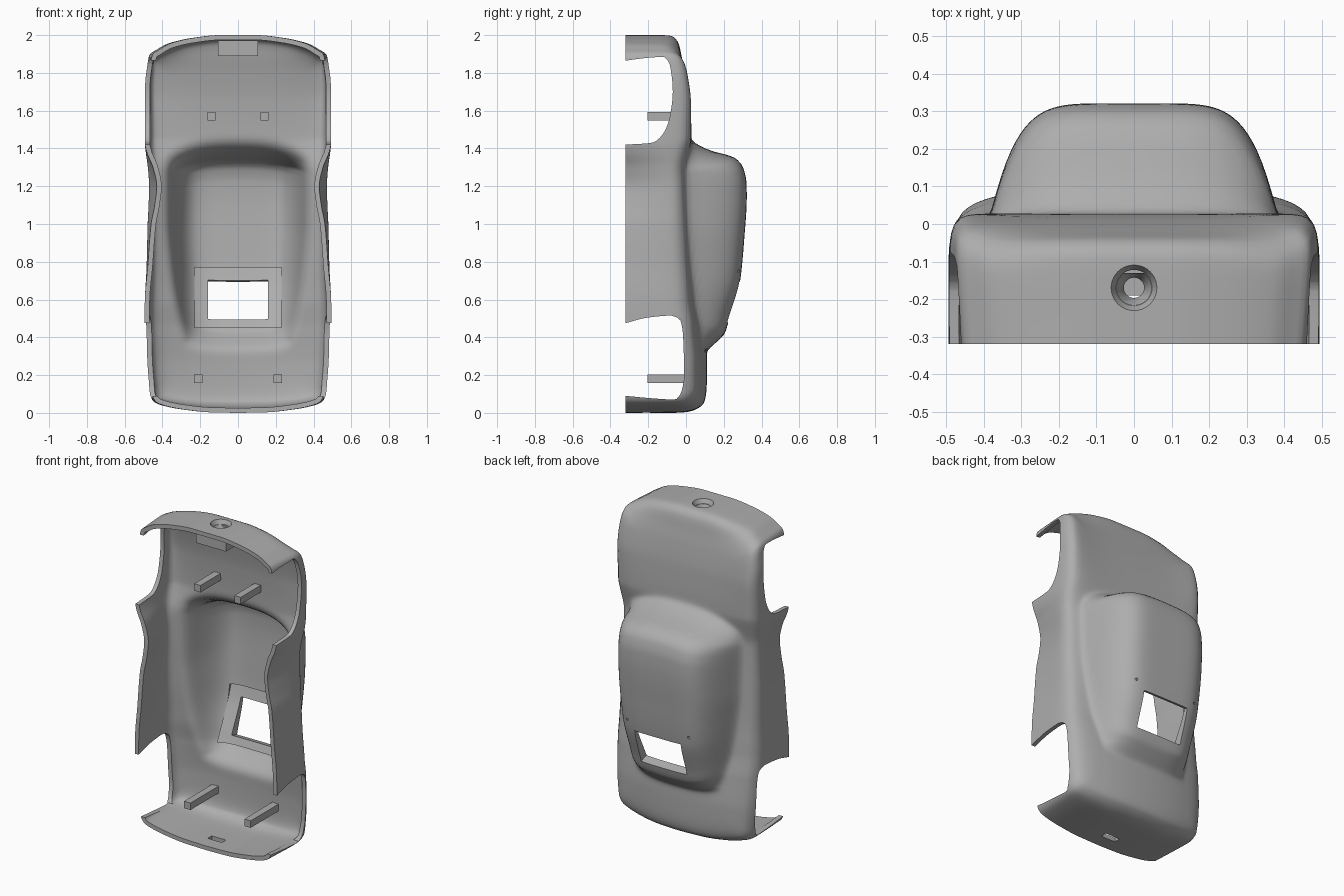
import bpy, bmesh, math
from mathutils import Matrix

if "Cube" in bpy.data.objects:
    bpy.data.objects.remove(bpy.data.objects["Cube"], do_unlink=True)

grey = bpy.data.materials.new("plain grey")
grey.use_nodes = True
grey.diffuse_color = (0.42, 0.42, 0.42, 1)
grey.node_tree.nodes["Principled BSDF"].inputs["Base Color"].default_value = (0.42, 0.42, 0.42, 1)


# Helpers: smooth monotone curve through points, and even sampling of a path
def curve(pts):
    xs, ys = [p[0] for p in pts], [p[1] for p in pts]
    d = [(ys[i + 1] - ys[i]) / (xs[i + 1] - xs[i]) for i in range(len(xs) - 1)]
    inner = [2 * a * b / (a + b) if a * b > 0 else 0 for a, b in zip(d, d[1:])]
    m = [d[0]] + inner + [d[-1]]

    def f(x):
        x = min(max(x, xs[0]), xs[-1])
        i = 0
        while i < len(d) - 1 and x > xs[i + 1]:
            i += 1
        h = xs[i + 1] - xs[i]
        t = (x - xs[i]) / h
        u = 1 - t
        return (ys[i] * u * u * (1 + 2 * t) + ys[i + 1] * t * t * (3 - 2 * t)
                + h * (m[i] * t * u * u - m[i + 1] * t * t * u))
    return f


def track(pts, n):
    run = [0]
    for a, b in zip(pts, pts[1:]):
        run.append(run[-1] + math.dist(a, b))
    fa = curve([(l, p[0]) for l, p in zip(run, pts)])
    fb = curve([(l, p[1]) for l, p in zip(run, pts)])
    return [(fa(run[-1] * i / n), fb(run[-1] * i / n)) for i in range(n + 1)]


def soft(v, e):
    return 0.5 * (v + math.sqrt(v * v + e))


def make(name, bm):
    me = bpy.data.meshes.new(name)
    bm.to_mesh(me)
    bm.free()
    me.materials.append(grey)
    ob = bpy.data.objects.new(name, me)
    bpy.context.scene.collection.objects.link(ob)
    return ob


def box(name, lo, hi, tilt=0):
    bm = bmesh.new()
    mid = [(a + b) / 2 for a, b in zip(lo, hi)]
    size = [b - a for a, b in zip(lo, hi)]
    bmesh.ops.create_cube(bm, size=1, matrix=Matrix.Translation(mid)
                          @ Matrix.Rotation(tilt, 4, 'X') @ Matrix.Diagonal((*size, 1)))
    return make(name, bm)


def cone(name, r1, r2, depth, place):
    bm = bmesh.new()
    bmesh.ops.create_cone(bm, cap_ends=True, segments=40, radius1=r1, radius2=r2,
                          depth=depth, matrix=place)
    return make(name, bm)


def extrude(name, bm, vec):
    new = bmesh.ops.extrude_face_region(bm, geom=bm.faces[:])["geom"]
    bmesh.ops.translate(bm, vec=vec, verts=[v for v in new if isinstance(v, bmesh.types.BMVert)])
    bmesh.ops.recalc_face_normals(bm, faces=bm.faces)
    return make(name, bm)


def activate(ob):
    bpy.ops.object.select_all(action='DESELECT')
    ob.select_set(True)
    bpy.context.view_layer.objects.active = ob


def cut(ob, cutter):
    activate(ob)
    mod = ob.modifiers.new("cut", 'BOOLEAN')
    mod.operation, mod.solver, mod.object = 'DIFFERENCE', 'EXACT', cutter
    bpy.ops.object.modifier_apply(modifier=mod.name)


# Body shape along the length: deck height, side fall, fenders, roof, cabin width, wall pinch
FLOOR = -0.32
deck_mid = curve([(0, .09), (.05, .11), (.25, .11), (.45, .09), (.6, .06), (.9, .035), (1.3, .02),
                  (1.45, .025), (1.65, .015), (1.8, -.008), (1.9, -.036), (1.95, -.056), (2, -.085)])
fall = curve([(0, .05), (.3, .05), (.7, .03), (1.25, .03), (1.45, 0)])
fender = curve([(1.3, 0), (1.5, .012), (1.7, .027), (1.85, .03), (2, .02)])
roof = curve([(.27, .03), (.34, .118), (.38, .165), (.42, .203), (.5, .228), (.7, .285), (.9, .305),
              (1.15, .32), (1.22, .318), (1.3, .3), (1.355, .25), (1.385, .14), (1.42, .06),
              (1.48, -.03)])
cabin_width = curve([(.4, .3), (.6, .345), (.8, .37), (1, .385), (1.4, .388)])
pinch = curve([(0, .02), (.1, .02), (.3, 0), (.6, 0), (.8, .012), (1, .028), (1.1, .047), (1.2, .058),
               (1.3, .04), (1.38, .01), (1.43, 0), (1.75, 0), (1.87, .025), (2, .025)])


def deck(x, z):
    q = abs(x) / 0.45
    return deck_mid(z) - fall(z) * q ** 2 + fender(z) * q ** 4


def cabin(x, z):
    zz = 0.92 + (z - 0.92) * (1 + 0.5 * x * x + 7 * x ** 4)
    side = soft(1 - (abs(x) / cabin_width(z)) ** 5.5, 0.02)
    return soft(roof(zz) - deck(x, z), 0.0004) * side


def skin(x, z):
    return deck(x, z) + cabin(x, z)


# Shell: rings run from the lower rim, up the wall and over the top to a spine
half = track([(0, 0), (.15, .003), (.3, .018), (.4, .037), (.452, .058), (.475, .1), (.488, .25),
              (.495, .5), (.488, .8), (.488, 1.2), (.493, 1.42), (.493, 1.7), (.487, 1.85),
              (.477, 1.897), (.44, 1.923), (.38, 1.955), (.25, 1.985), (.1, 2), (0, 2)], 180)
outline = half + [(-x, z) for x, z in half[-2:0:-1]]
CORNER, POWER = 0.934, 10
steps = [((1 - f ** POWER) ** (1 / POWER), f) for f in (CORNER * i / 14 for i in range(14))]
steps += [(s, (1 - s ** POWER) ** (1 / POWER)) for s in (CORNER * (1 - i / 36) for i in range(37))]

bm = bmesh.new()
rings = []
for s, f in steps:
    ring = []
    for px, pz in outline:
        cz = min(max(pz, 0.5), 1.5)
        x, z = px * s, cz + (pz - cz) * s
        y = FLOOR + (deck(x, z) - FLOOR) * f + cabin(x, z)
        x *= 1 - pinch(z) / 0.488 * (1 - f)
        ring.append(bm.verts.new((x, y if f else FLOOR, z)))
    rings.append(ring)
for a, b in zip(rings, rings[1:]):
    for j in range(len(outline)):
        k = (j + 1) % len(outline)
        bm.faces.new((a[j], a[k], b[k], b[j]))
bmesh.ops.remove_doubles(bm, verts=bm.verts, dist=0.0001)
bmesh.ops.recalc_face_normals(bm, faces=bm.faces)
if sum(f.normal.y * f.calc_area() for f in bm.faces) < 0:
    bmesh.ops.reverse_faces(bm, faces=bm.faces)
shell = make("body_shell", bm)
activate(shell)
solid = shell.modifiers.new("thickness", 'SOLIDIFY')
solid.thickness, solid.offset = 0.026, -1
bpy.ops.object.modifier_apply(modifier=solid.name)

# Wheel arch cutters
front_arch = track([(-.32, 1.865), (-.2, 1.88), (-.12, 1.885), (-.085, 1.84), (-.07, 1.7),
                    (-.085, 1.57), (-.12, 1.48), (-.18, 1.43), (-.32, 1.42)], 40)
rear_arch = track([(-.32, .475), (-.2, .505), (-.08, .515), (-.03, .49), (-.015, .4), (-.01, .2),
                   (-.025, .11), (-.06, .07), (-.15, .075), (-.32, .09)], 40)
cutters = []
for arch in (front_arch, rear_arch):
    profile = [(-0.4, arch[0][1])] + arch + [(-0.4, arch[-1][1])]
    for side in (-1, 1):
        bm = bmesh.new()
        bm.faces.new([bm.verts.new((side * 0.3, y, z)) for y, z in profile])
        cutters.append(extrude("arch_cutter", bm, (side * 0.4, 0, 0)))


# Block under the roof skin, with its own depth at the upper and lower edge
def skin_block(name, top, upper, lower):
    bm = bmesh.new()
    n = 16
    pts = [[(-.23 + .46 * i / n, .45 + .32 * j / n) for i in range(n + 1)] for j in range(n + 1)]
    grid = [[bm.verts.new((x, skin(x, z) - top, z)) for x, z in row] for row in pts]
    for j in range(n):
        for i in range(n):
            bm.faces.new((grid[j][i], grid[j][i + 1], grid[j + 1][i + 1], grid[j + 1][i]))
    ob = extrude(name, bm, (0, -1, 0))
    for v in ob.data.vertices:
        if v.co.y < -0.3:
            v.co.y += 1 - upper - (lower - upper) * (.77 - v.co.z) / .32
    return ob


# Window frame: recessed at its upper edge, thick at the sill
cutters.append(skin_block("recess_cutter", 0.012, 0.08, 0.08))
frame = skin_block("window_frame", 0.011, 0.004, 0.055)
window = box("window_cutter", (-.16, .05, .475), (.16, .45, .7), tilt=-0.3)

# Tail slot and small pin holes
cutters.append(box("slot_cutter", (-.05, -.23, -.1), (.05, -.19, .06)))
for side in (-1, 1):
    cutters.append(cone("pin_cutter", .008, .008, .018,
                        Matrix.Translation((side * .215, skin(.215, .75), .75))
                        @ Matrix.Rotation(math.pi / 2, 4, 'X')))

# Nose block with a countersunk hole
block = box("nose_block", (-.105, -.27, 1.89), (.105, -.13, 1.972))
sinks = [cone("sink_cutter", .027, .062, .07, Matrix.Translation((0, -.17, 1.967))),
         cone("hole_cutter", .027, .027, .2, Matrix.Translation((0, -.17, 1.9)))]
for c in cutters + sinks + [window]:
    c.hide_render = True
    cut(shell, c)
for c in sinks:
    cut(block, c)
cut(frame, window)
for c in cutters + sinks + [window]:
    bpy.data.objects.remove(c, do_unlink=True)

# Mounting posts
for side, word in ((-1, "right"), (1, "left")):
    for end, px, pz, y1 in (("front", .14, 1.57, .005), ("rear", .21, .18, .085)):
        x = side * px
        box(f"{end}_{word}_post", (x - .022, -.205, pz - .022), (x + .022, y1, pz + .022))

for ob in (shell, block, frame):
    activate(ob)
    bpy.ops.object.shade_smooth_by_angle(angle=0.6)
